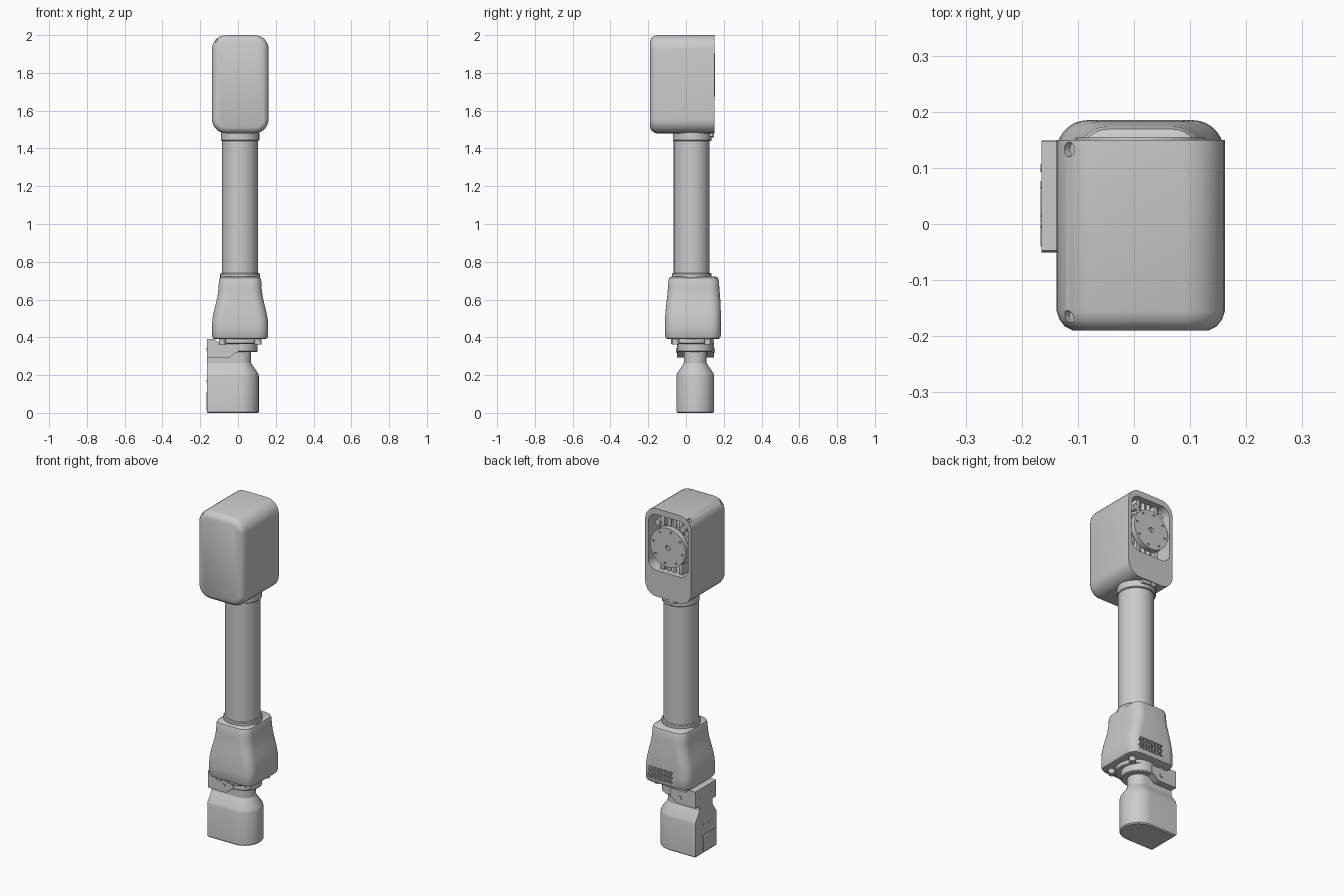
import bpy, bmesh
from math import pi, cos, sin
from mathutils import Vector, Matrix

if "Cube" in bpy.data.objects:
    bpy.data.objects.remove(bpy.data.objects["Cube"])

CX, CY = 0.011, 0.03          # column axis
DZ = 1.79                     # drive disc centre height


def finish(name, bm, angle=35):
    bmesh.ops.recalc_face_normals(bm, faces=bm.faces)
    me = bpy.data.meshes.new(name)
    bm.to_mesh(me)
    bm.free()
    ob = bpy.data.objects.new(name, me)
    bpy.context.collection.objects.link(ob)
    smooth(ob, angle)
    return ob


def smooth(ob, angle=35):
    bpy.ops.object.select_all(action='DESELECT')
    ob.select_set(True)
    bpy.context.view_layer.objects.active = ob
    bpy.ops.object.shade_smooth_by_angle(angle=angle * pi / 180)


def loft(name, rings):
    """Skin equal-length rings of points and cap both ends."""
    bm = bmesh.new()
    vs = [[bm.verts.new(p) for p in r] for r in rings]
    n = len(vs[0])
    for a, b in zip(vs, vs[1:]):
        for i in range(n):
            j = (i + 1) % n
            bm.faces.new((a[i], a[j], b[j], b[i]))
    bm.faces.new(vs[0])
    bm.faces.new(vs[-1])
    return finish(name, bm)


def round_rect(x0, x1, y0, y1, r, seg=7):
    pts = []
    for k, (cx, cy) in enumerate([(x1 - r, y1 - r), (x0 + r, y1 - r), (x0 + r, y0 + r), (x1 - r, y0 + r)]):
        for i in range(seg + 1):
            a = (k + i / seg) * pi / 2
            pts.append((cx + r * cos(a), cy + r * sin(a)))
    return pts


def d_ring(z, r, flat=-0.165, cx=0.01, cy=0.049, seg=20):
    """Outline that is flat on the left and a half circle on the right."""
    pts = [(flat, cy - r, z)]
    pts += [(cx + r * cos(a), cy + r * sin(a), z) for a in [-pi / 2 + pi * i / seg for i in range(seg + 1)]]
    return pts + [(flat, cy + r, z)]


def add_cyl(bm, loc, r, depth, axis='Z', seg=20):
    d = axis if isinstance(axis, tuple) else {'X': (1, 0, 0), 'Y': (0, 1, 0), 'Z': (0, 0, 1)}[axis]
    rot = Vector((0, 0, 1)).rotation_difference(Vector(d)).to_matrix().to_4x4()
    bmesh.ops.create_cone(bm, cap_ends=True, segments=seg, radius1=r, radius2=r, depth=depth,
                          matrix=Matrix.Translation(loc) @ rot)


def cyls(name, items):
    bm = bmesh.new()
    for it in items:
        add_cyl(bm, *it)
    return finish(name, bm)


def boxes(name, items, bevel=0.0):
    """Each item is x0, x1, y0, y1, z0, z1."""
    bm = bmesh.new()
    for x0, x1, y0, y1, z0, z1 in items:
        m = Matrix.Translation(((x0 + x1) / 2, (y0 + y1) / 2, (z0 + z1) / 2))
        bmesh.ops.create_cube(bm, size=1, matrix=m @ Matrix.Diagonal((x1 - x0, y1 - y0, z1 - z0, 1)))
    if bevel:
        bmesh.ops.bevel(bm, geom=bm.edges[:], offset=bevel, segments=2, affect='EDGES', profile=0.5)
    return finish(name, bm)


def cut(ob, cutter):
    mod = ob.modifiers.new("cut", 'BOOLEAN')
    mod.operation = 'DIFFERENCE'
    mod.solver = 'EXACT'
    mod.object = cutter
    bpy.context.view_layer.objects.active = ob
    bpy.ops.object.modifier_apply(modifier=mod.name)
    bpy.data.objects.remove(cutter)
    smooth(ob)


def revolve(name, cx, cy, prof, seg=36):
    return loft(name, [[(cx + r * cos(2 * pi * i / seg), cy + r * sin(2 * pi * i / seg), z)
                        for i in range(seg)] for r, z in prof])


# Head shell, rounded outline with softened front, open window at the back
def head_ring(y, i):
    return [(x, y, z) for x, z in round_rect(-0.138 + i, 0.162 - i, 1.48 + i, 2.0 - i, 0.075 - i)]


head = loft("head_shell", [head_ring(y, i) for y, i in
                           [(0.15, 0), (-0.155, 0), (-0.17, 0.005), (-0.182, 0.014), (-0.19, 0.03)]])
window = [[(x, y, z) for x, z in round_rect(-0.118, 0.142, 1.635, 1.965, 0.055)] for y in (0.2, -0.01)]
cut(head, loft("window_cutter", window))
cut(head, cyls("hole_cutter", [((-0.116, 0.133, 1.978), 0.013, 0.03, (-1, 0, 1)),
                               ((-0.118, -0.165, 1.975), 0.011, 0.03, (-1, 0, 1))]))

# Drive disc in the window with centre bore and ring of screw holes
disc = cyls("drive_disc", [((CX, 0.138, DZ), 0.115, 0.032, 'Y', 48)])
ring = [2 * pi * k / 8 + 0.2 for k in range(8)]
holes = [((CX + 0.096 * cos(a), 0.155, DZ + 0.096 * sin(a)), 0.006, 0.016, 'Y', 10) for a in ring]
cut(disc, cyls("bore_cutter", holes + [((CX, 0.155, DZ), 0.015, 0.03, 'Y', 20)]))
cyls("drive_body", [((CX, 0.055, DZ), 0.1, 0.14, 'Y', 36)])
cyls("drive_flange", [((CX, 0.095, DZ), 0.12, 0.02, 'Y', 48)])

# Brackets and rods above and below the drive
boxes("drive_bracket", [(CX + s - 0.014, CX + s + 0.014, 0.0, 0.12, z0, z1)
                        for s in (-0.06, 0.06) for z0, z1 in ((1.63, 1.72), (1.86, 1.965))], 0.004)
cyls("drive_rods", [((CX + s, 0.11, z), 0.011, 0.06, 'Z', 12) for s in (-0.015, 0.02) for z in (1.66, 1.93)]
     + [((-0.07, 0.115, 1.91), 0.018, 0.03, 'Y', 16), ((0.095, 0.115, 1.91), 0.018, 0.03, 'Y', 16)])

# Column with collars
revolve("column", CX, CY, [(0.095, 0.70), (0.095, 1.47)])
revolve("top_collar", CX, CY + 0.003, [(0.098, 1.44), (0.102, 1.444), (0.102, 1.49)])
revolve("bottom_collar", CX, CY, [(0.105, 0.71), (0.105, 0.735), (0.101, 0.74)])
cyls("collar_knob", [((CX - 0.02, 0.132, 1.472), 0.014, 0.03, 'Y', 16)])
boxes("collar_lug", [(CX - 0.045, CX + 0.045, 0.08, 0.143, 1.462, 1.484)], 0.004)

# Flared lower housing: height, half width, front y, back y, corner radius
SECTIONS = [(0.39, 0.130, -0.092, 0.166, 0.045), (0.394, 0.142, -0.105, 0.178, 0.05),
            (0.408, 0.149, -0.112, 0.185, 0.055), (0.46, 0.149, -0.112, 0.185, 0.055),
            (0.50, 0.146, -0.111, 0.185, 0.055), (0.54, 0.138, -0.108, 0.184, 0.055),
            (0.58, 0.128, -0.104, 0.183, 0.055), (0.62, 0.119, -0.099, 0.180, 0.055),
            (0.66, 0.114, -0.096, 0.177, 0.055), (0.70, 0.112, -0.093, 0.174, 0.053),
            (0.715, 0.107, -0.088, 0.169, 0.05), (0.722, 0.096, -0.077, 0.158, 0.045)]
housing = loft("lower_housing", [[(x, y, z) for x, y in round_rect(CX - w, CX + w, f, b, r)]
                                 for z, w, f, b, r in SECTIONS])

# Ventilation slots in the back of the housing
slots = [(-0.04 + 0.02 * c + 0.005 * (r % 2), -0.026 + 0.02 * c + 0.005 * (r % 2), 0.17, 0.2,
          0.418 + 0.015 * r, 0.427 + 0.015 * r) for r in range(5) for c in range(8)]
cut(housing, boxes("vent_cutter", slots))

# Swivel flange with bolts under the housing
revolve("swivel_flange", CX, CY, [(0.105, 0.365), (0.11, 0.37), (0.11, 0.395)])
cyls("flange_bolts", [((CX + sx * 0.095, CY + sy * 0.085, 0.38), 0.018, 0.035, 'Z', 14)
                      for sx in (-1, 1) for sy in (-1, 1)])

# Clamp around the neck, deeper towards the flat side
loft("clamp_ring", [d_ring(0.322, 0.088), d_ring(0.327, 0.093), d_ring(0.37, 0.093)])
clamp = [(-0.165, 0.39), (-0.165, 0.292), (-0.055, 0.292), (-0.04, 0.295), (-0.015, 0.318),
         (0.0, 0.322), (0.0, 0.37), (-0.1, 0.372), (-0.125, 0.39)]
loft("clamp_block", [[(x, y, z) for x, z in clamp] for y in (-0.047, 0.148)])
cyls("clamp_bolts", [((-0.064, y, 0.331), 0.012, 0.014, 'Y', 16) for y in (-0.045, 0.146)])

# Foot with flat back, rounded end and tapered shoulder
loft("foot_neck", [d_ring(0.25, 0.06), d_ring(0.33, 0.06)])
loft("foot", [d_ring(0, 0.094, -0.160), d_ring(0.006, 0.1), d_ring(0.195, 0.1), d_ring(0.21, 0.096),
              d_ring(0.255, 0.065), d_ring(0.265, 0.06)])

# Access panel and screws on the flat side
boxes("access_panel", [(-0.167, -0.15, -0.04, 0.075, 0.012, 0.11)], 0.002)
cyls("panel_screws", [((-0.164, y, z), 0.007, 0.006, 'X', 12)
                      for y, z in ((0.07, 0.17), (0.02, 0.17), (0.0, 0.34), (0.1, 0.34))])
